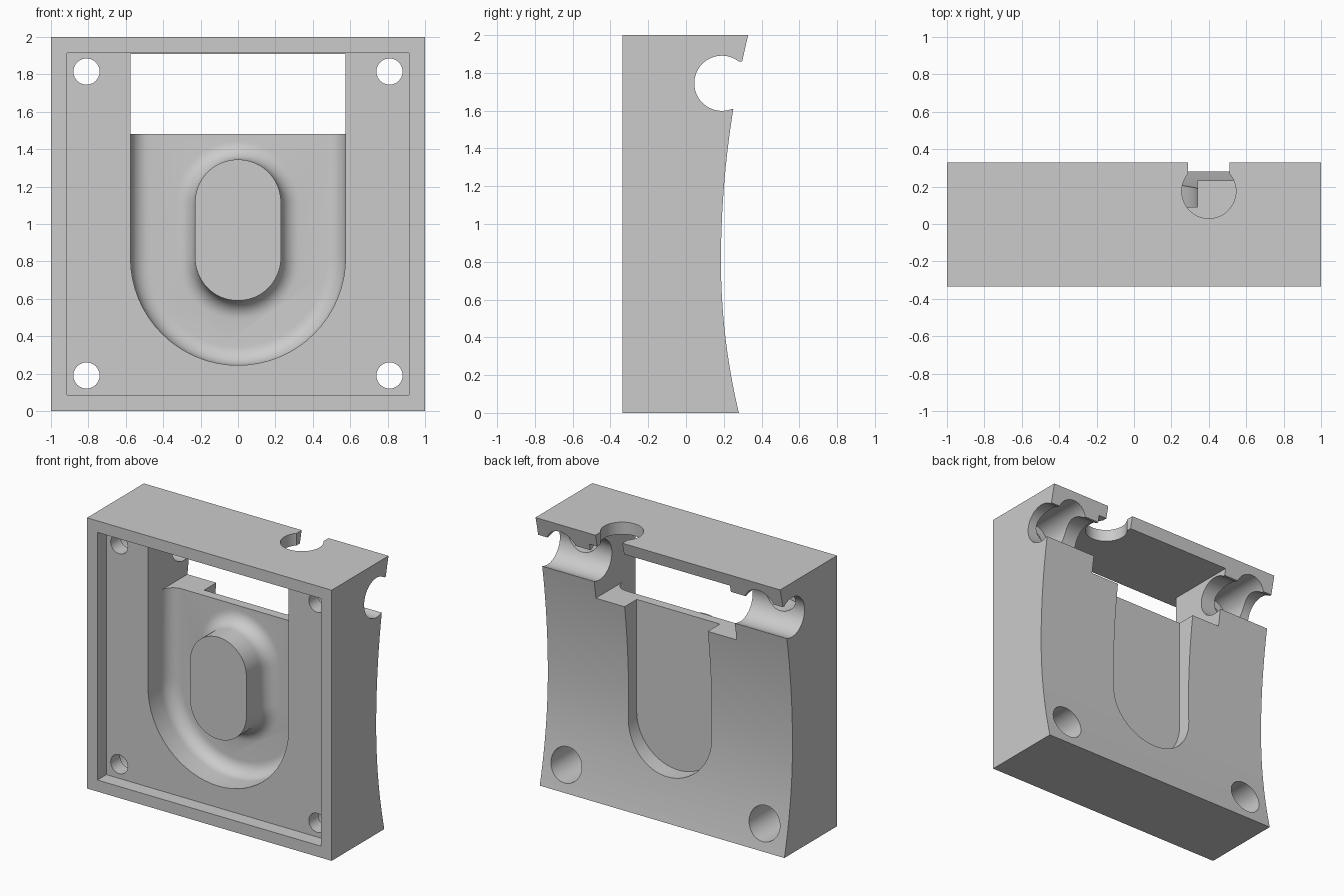
import bpy, bmesh
from math import sin, cos, pi, radians
from mathutils import Vector

if "Cube" in bpy.data.objects:
    bpy.data.objects.remove(bpy.data.objects["Cube"], do_unlink=True)

grey = bpy.data.materials.new("plain grey")
grey.use_nodes = True
colour = (0.6, 0.6, 0.6, 1)
grey.diffuse_color = colour
grey.node_tree.nodes["Principled BSDF"].inputs["Base Color"].default_value = colour


def loft(name, rings):
    """Closed solid through matching rings of points."""
    bm = bmesh.new()
    loops = [[bm.verts.new(p) for p in ring] for ring in rings]
    n = len(loops[0])
    for a, b in zip(loops, loops[1:]):
        for i in range(n):
            bm.faces.new((a[i], a[(i + 1) % n], b[(i + 1) % n], b[i]))
    bm.faces.new(loops[0])
    bm.faces.new(loops[-1])
    bmesh.ops.recalc_face_normals(bm, faces=bm.faces)
    mesh = bpy.data.meshes.new(name)
    bm.to_mesh(mesh)
    bm.free()
    mesh.materials.append(grey)
    obj = bpy.data.objects.new(name, mesh)
    bpy.context.collection.objects.link(obj)
    return obj


def box(name, x0, x1, y0, y1, z0, z1):
    ring = [(x0, z0), (x1, z0), (x1, z1), (x0, z1)]
    return loft(name, [[(x, y, z) for x, z in ring] for y in (y0, y1)])


def rod(name, centre, radius, axis, length, sides=48):
    """Cylinder starting at centre and running along an axis."""
    axis = Vector(axis)
    u = axis.orthogonal().normalized()
    v = axis.cross(u)
    ring = [Vector(centre) + radius * (cos(2 * pi * i / sides) * u + sin(2 * pi * i / sides) * v)
            for i in range(sides)]
    return loft(name, [ring, [p + axis * length for p in ring]])


def u_ring(r, y, cz, top, steps=32):
    arc = [(r * cos(pi + pi * i / steps), y, cz + r * sin(pi + pi * i / steps))
           for i in range(steps + 1)]
    return arc + [(r, y, top), (-r, y, top)]


def pill_ring(r, y, low, high, steps=24):
    ring = []
    for start, cz in ((0, high), (pi, low)):
        for i in range(steps + 1):
            a = start + pi * i / steps
            ring.append((r * cos(a), y, cz + r * sin(a)))
    return ring


def combine(body, tool, operation="DIFFERENCE"):
    mod = body.modifiers.new("combine", "BOOLEAN")
    mod.operation = operation
    mod.solver = "EXACT"
    mod.object = tool
    bpy.context.view_layer.objects.active = body
    bpy.ops.object.modifier_apply(modifier=mod.name)
    bpy.data.objects.remove(tool, do_unlink=True)


# Block with a hollow curved back
FRONT, FLOOR, BASIN, SLOT = -0.335, -0.23, 0.02, 0.09


def back_y(z):
    return 0.185 + (0.148 if z < 0.8 else 0.1) * (z - 0.8) ** 2


profile = [(FRONT, 0), *[(back_y(i / 16), i / 16) for i in range(33)], (FRONT, 2)]
body = loft("housing", [[(x, y, z) for y, z in profile] for x in (-1, 1)])

# Shallow framed recess on the front
combine(body, box("recess_cutter", -0.915, 0.915, -0.6, FLOOR, 0.085, 1.915))

# Rounded basin with a filleted floor
FILLET = 0.1
angles = [radians(90 * i / 8) for i in range(9)]
rings = [u_ring(0.575, -0.3, 0.82, 1.6)]
rings += [u_ring(0.575 - FILLET * (1 - cos(a)), BASIN - FILLET * (1 - sin(a)), 0.82, 1.6)
          for a in angles]
combine(body, loft("basin_cutter", rings))

# Raised pill standing in the basin, flaring into its floor
rings = [pill_ring(0.23, FLOOR, 0.82, 1.115)]
rings += [pill_ring(0.23 + FILLET * (1 - cos(a)), BASIN - FILLET * (1 - sin(a)), 0.82, 1.115)
          for a in angles]
rings.append(pill_ring(0.23 + FILLET, BASIN + 0.035, 0.82, 1.115))
combine(body, loft("pill", rings), "UNION")

# Rounded slot in the back
combine(body, loft("slot_cutter", [u_ring(0.34, y, 0.65, 1.6) for y in (SLOT, 0.5)]))

# Window through the upper part
combine(body, box("window_cutter", -0.575, 0.575, -0.5, 0.5, 1.48, 1.91))

# Cross channel open to the back
combine(body, rod("channel_cutter", (-1.2, 0.19, 1.745), 0.146, (1, 0, 0), 2.4, 64))
combine(body, box("channel_mouth_cutter", -1.2, 1.2, 0.19, 0.5, 1.61, 1.86))

# Upright notch through the top lip
combine(body, rod("notch_cutter", (0.4, 0.175, 1.8), 0.145, (0, 0, 1), 0.4, 64))
combine(body, box("notch_mouth_cutter", 0.29, 0.51, 0.175, 0.5, 1.8, 2.2))

# Corner screw holes, widened from the back
for x in (-0.81, 0.81):
    for z in (0.19, 1.815):
        combine(body, rod("screw_cutter", (x, -0.5, z), 0.07, (0, 1, 0), 1))
        combine(body, rod("counterbore_cutter", (x, -0.12, z), 0.125, (0, 1, 0), 0.7))

bpy.ops.object.select_all(action="DESELECT")
body.select_set(True)
bpy.context.view_layer.objects.active = body
bpy.ops.object.shade_smooth_by_angle(angle=radians(30))
